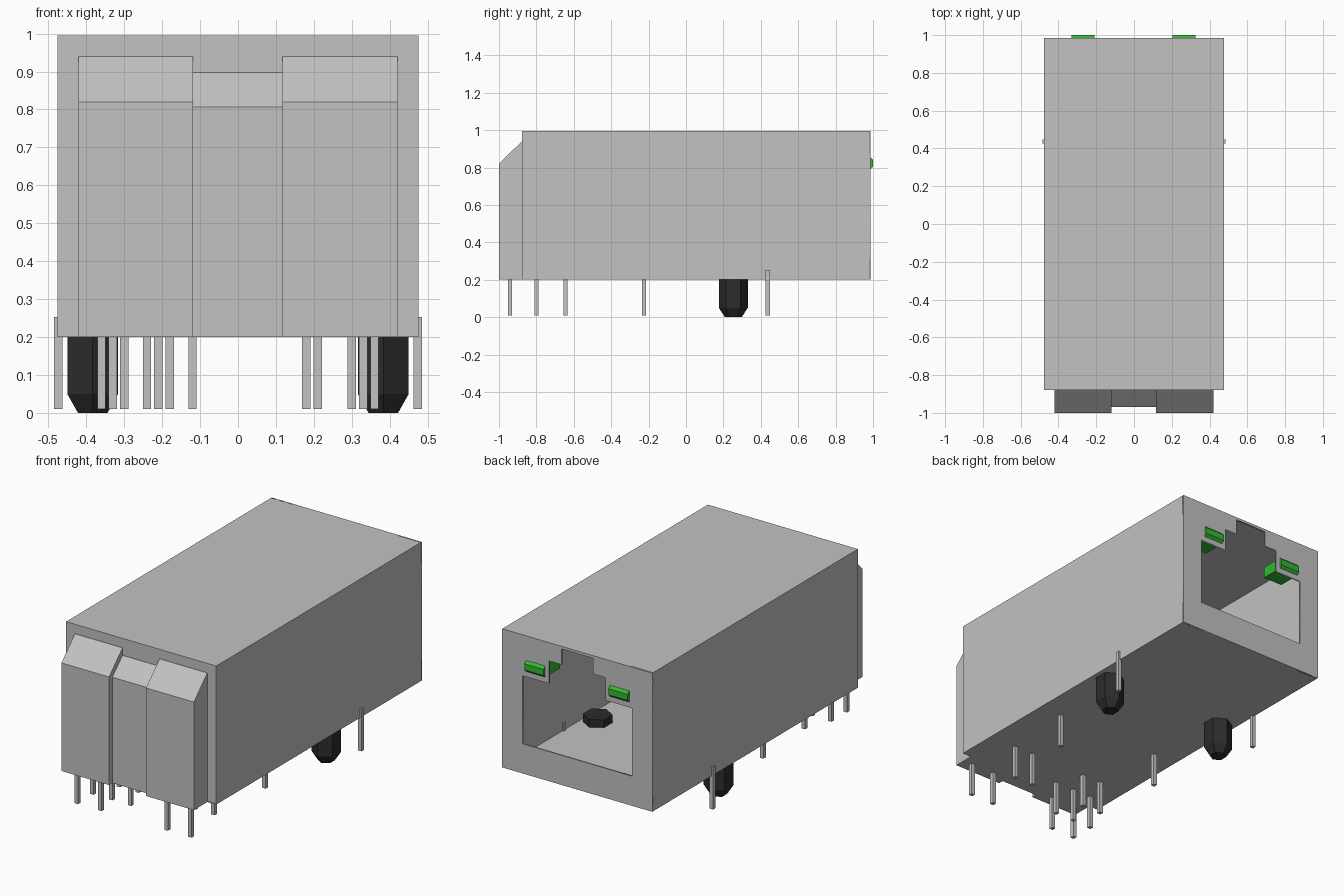
import bpy, bmesh, math
from mathutils import Matrix, Vector

if "Cube" in bpy.data.objects:
    bpy.data.objects.remove(bpy.data.objects["Cube"], do_unlink=True)


def material(name, rgb):
    m = bpy.data.materials.new(name)
    m.use_nodes = True
    m.diffuse_color = (*rgb, 1)
    m.node_tree.nodes["Principled BSDF"].inputs["Base Color"].default_value = (*rgb, 1)
    return m


GREY = material("silver grey", (0.54, 0.54, 0.54))
BLACK = material("peg black", (0.025, 0.025, 0.025))
GREEN = material("lamp green", (0.035, 0.48, 0.035))


def finish(bm, name, mat):
    bmesh.ops.recalc_face_normals(bm, faces=bm.faces)
    me = bpy.data.meshes.new(name)
    bm.to_mesh(me)
    bm.free()
    me.materials.append(mat)
    ob = bpy.data.objects.new(name, me)
    bpy.context.collection.objects.link(ob)
    return ob


def box(name, lo, hi, mat):
    lo, hi = Vector(lo), Vector(hi)
    bm = bmesh.new()
    bmesh.ops.create_cube(bm, size=1, matrix=Matrix.Translation((lo + hi) / 2)
                          @ Matrix.Diagonal((*(hi - lo), 1)))
    return finish(bm, name, mat)


def side_profile(name, points, x0, x1, mat):
    """Extrude a (y, z) outline along x."""
    bm = bmesh.new()
    face = bm.faces.new([bm.verts.new((x0, y, z)) for y, z in points])
    new = bmesh.ops.extrude_face_region(bm, geom=[face])["geom"]
    bmesh.ops.translate(bm, vec=(x1 - x0, 0, 0),
                        verts=[v for v in new if isinstance(v, bmesh.types.BMVert)])
    return finish(bm, name, mat)


# Hollow shell of thin sheet
W, Y0, Y1, Z0, Z1, T = 0.476, -0.878, 0.985, 0.2, 0.995, 0.005
box("shell_roof", (-W, Y0, Z1 - T), (W, Y1, Z1), GREY)
box("shell_floor", (-W, Y0, Z0), (W, Y1, Z0 + T), GREY)
for side, s in (("left", 1), ("right", -1)):
    xs = sorted((s * W, s * (W - T)))
    box(f"shell_wall_{side}", (xs[0], Y0, Z0), (xs[1], Y1, Z1), GREY)
box("front_plate", (-W + T, Y0 + 0.002, Z0), (W - T, Y0 + 0.012, Z1 - T), GREY)

# Rear plate with the stepped socket opening
half = [(0.348, 0.37), (0.348, 0.76), (0.18, 0.76), (0.18, 0.89), (0.1, 0.89), (0.1, 0.98)]
opening = half + [(-x, z) for x, z in reversed(half)]
outer = [(-W, Z0), (W, Z0), (W, Z1), (-W, Z1)]
curve = bpy.data.curves.new("rear_plate", "CURVE")
curve.dimensions = "2D"
curve.fill_mode = "BOTH"
curve.extrude = 0.004
for outline in (outer, opening):
    spline = curve.splines.new("POLY")
    spline.points.add(len(outline) - 1)
    for p, (x, z) in zip(spline.points, outline):
        p.co = (x, z, 0, 1)
    spline.use_cyclic_u = True
curve.materials.append(GREY)
plate = bpy.data.objects.new("rear_plate", curve)
bpy.context.collection.objects.link(plate)
plate.rotation_euler = (math.pi / 2, 0, 0)
plate.location.y = Y1 - 0.0035
bpy.ops.object.select_all(action="DESELECT")
plate.select_set(True)
bpy.context.view_layer.objects.active = plate
bpy.ops.object.convert(target="MESH")

# Front blocks with sloped tops
for name, x0, x1, y, z, top in (("front_block_right", -0.42, -0.118, -1.0, 0.82, 0.94),
                                ("front_block_middle", -0.118, 0.117, -0.97, 0.807, 0.897),
                                ("front_block_left", 0.117, 0.42, -1.0, 0.82, 0.94)):
    side_profile(name, [(Y0 + 0.004, Z0), (y, Z0), (y, z), (Y0, top), (Y0 + 0.004, top)],
                 x0, x1, GREY)

# Indicator lamps with a chamfered outer face
lamp = [(0.85, 0.79), (0.985, 0.79), (1.0, 0.805), (1.0, 0.84), (0.985, 0.855), (0.85, 0.855)]
for side, x0, x1 in (("left", 0.203, 0.325), ("right", -0.33, -0.208)):
    side_profile(f"lamp_{side}", lamp, x0, x1, GREEN)

# Hexagonal mounting pegs with tapered tips
for side, s in (("left", 1), ("right", -1)):
    bm = bmesh.new()
    rings = []
    for z, r in ((0.0, 0.045), (0.05, 0.0775), (0.25, 0.0775)):
        rings.append([bm.verts.new((s * 0.383 + r * math.sin(i * math.pi / 3),
                                    0.253 + r * math.cos(i * math.pi / 3), z))
                      for i in range(6)])
    for a, b in zip(rings, rings[1:]):
        for i in range(6):
            j = (i + 1) % 6
            bm.faces.new((a[i], a[j], b[j], b[i]))
    bm.faces.new(rings[0])
    bm.faces.new(rings[-1])
    finish(bm, f"mounting_peg_{side}", BLACK)

# Contact pins, by row
rows = {-0.94: (0.36, 0.21, -0.21, -0.36),
        -0.80: (-0.12, -0.24, -0.36),
        -0.645: (0.30, 0.18, -0.18, -0.30),
        -0.225: (0.33, -0.33),
        0.437: (0.474, -0.474)}
P = 0.011
for y, xs in rows.items():
    for x in xs:
        name = "shield_pin" if y > 0 else "contact_pin"
        box(name, (x - P, y - P, 0.01), (x + P, y + P, 0.253), GREY)
